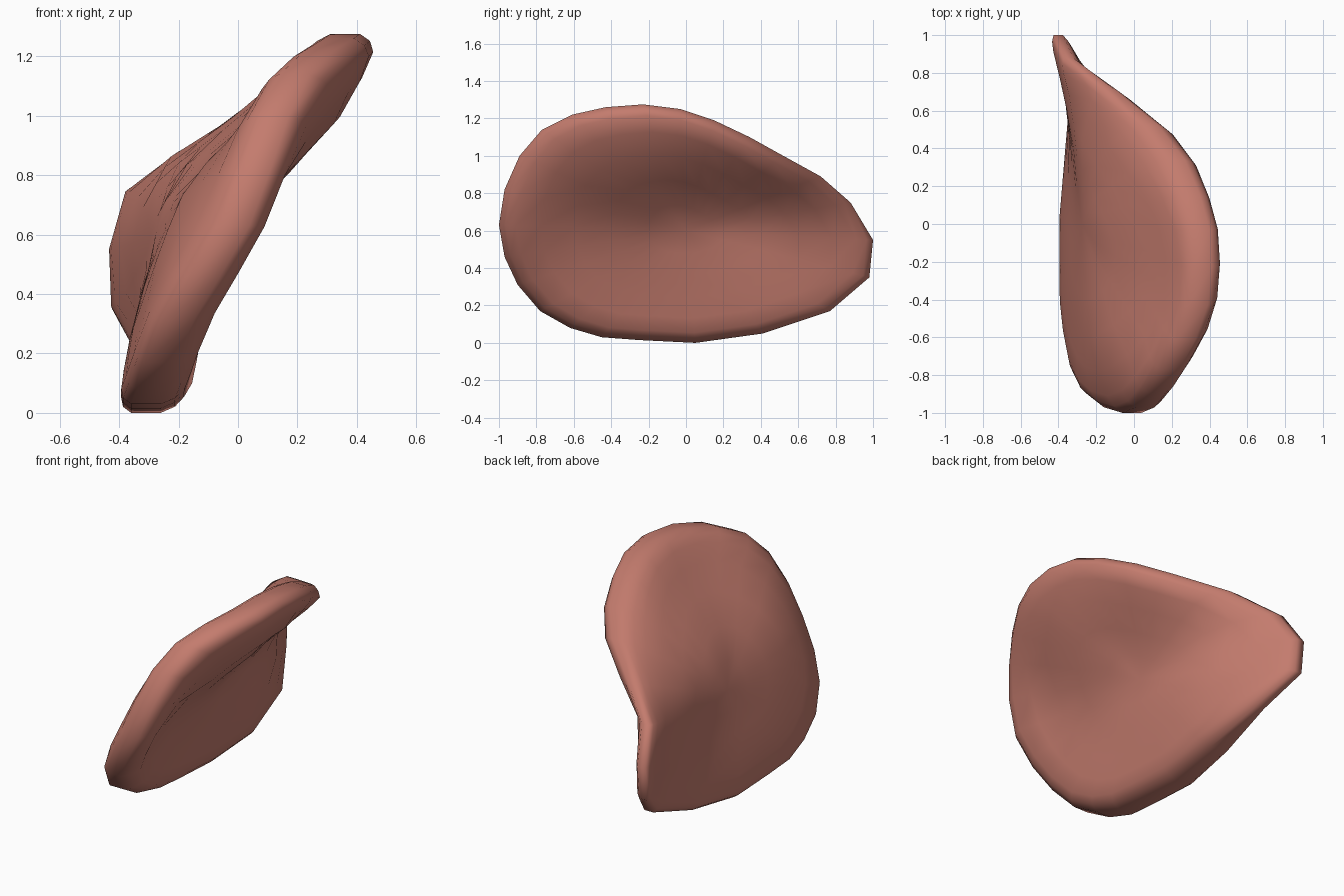
import bpy, bmesh, math

if "Cube" in bpy.data.objects:
    bpy.data.objects.remove(bpy.data.objects["Cube"])

# Rim of the warped plate: (y, z, x) going round the edge
RIM = [(-1, .63, -.01), (-.97, .82, .06), (-.89, 1.0, .12), (-.77, 1.14, .19), (-.61, 1.22, .275),
       (-.43, 1.26, .34), (-.23, 1.275, .36), (-.03, 1.25, .35), (.15, 1.19, .30), (.34, 1.10, .22),
       (.52, 1.0, .085), (.72, .89, -.145), (.88, .75, -.35), (1, .55, -.40), (.98, .35, -.40),
       (.77, .17, -.29), (.41, .05, -.28), (.05, .0, -.31), (-.25, .015, -.31), (-.45, .03, -.31),
       (-.62, .08, -.29), (-.78, .17, -.26), (-.90, .31, -.20), (-.97, .46, -.11)]
# Middle of the plate away from the rim
INNER = [(0, .2, -.26), (0, .5, -.18), (0, .65, -.14), (0, .8, -.04), (0, 1.0, .175),
         (-.3, 1.06, .25), (-.6, .3, -.22), (-.6, .6, -.12), (-.6, .75, -.04), (-.6, .95, .14),
         (.4, .3, -.23), (.4, .55, -.205), (.4, .7, -.175), (.4, .85, -.05),
         (.7, .45, -.29), (.7, .7, -.27)]
CENTRE = (0, .6)


def solve(a, b):
    """Gaussian elimination with pivoting."""
    n = len(b)
    m = [row[:] + [v] for row, v in zip(a, b)]
    for i in range(n):
        p = max(range(i, n), key=lambda r: abs(m[r][i]))
        m[i], m[p] = m[p], m[i]
        for r in range(i + 1, n):
            f = m[r][i] / m[i][i]
            for c in range(i, n + 1):
                m[r][c] -= f * m[i][c]
    out = [0.0] * n
    for i in reversed(range(n)):
        out[i] = (m[i][n] - sum(m[i][c] * out[c] for c in range(i + 1, n))) / m[i][i]
    return out


def kernel(y, z, p):
    r2 = (y - p[0]) ** 2 + (z - p[1]) ** 2
    return r2 * math.log(r2) if r2 > 1e-9 else 0.0


# Smooth bent sheet through all control points
PTS = RIM + INNER
rows = [[kernel(p[0], p[1], q) + (.006 if p is q else 0) for q in PTS] + [1, p[0], p[1]] for p in PTS]
rows += [[1] * len(PTS) + [0] * 3, [p[0] for p in PTS] + [0] * 3, [p[1] for p in PTS] + [0] * 3]
W = solve(rows, [p[2] for p in PTS] + [0, 0, 0])


def middle(y, z):
    n = len(PTS)
    return sum(w * kernel(y, z, p) for w, p in zip(W, PTS)) + W[n] + W[n + 1] * y + W[n + 2] * z


def ease(v, a, b):
    t = min(max((v - a) / (b - a), 0), 1)
    return t * t * (3 - 2 * t)


def half_thickness(y, z, s):
    # Even thickness across the slope, thinner towards the back tip
    d = .06
    gy = (middle(y + d, z) - middle(y - d, z)) / (2 * d)
    gz = (middle(y, z + d) - middle(y, z - d)) / (2 * d)
    slope = math.sqrt(1 + min(gy * gy + gz * gz, 1.0))
    slope = 1 + (slope - 1) * ease(1 - s, 0, .12)
    return .108 * slope * (1 - .5 * ease(y, .4, .9))


# Rings shrinking towards the centre: (scale, left share, right share of thickness)
RINGS = [(1, .46, .46), (.965, .76, .85), (.91, .88, 1.03), (.78, .97, 1.03), (.6, 1.04, 1.03),
         (.4, 1.06, 1.03), (.2, 1.06, 1.03)]
bm = bmesh.new()
n = len(RIM)
edges = []
for k, side in ((1, -1), (2, 1)):
    def vert(y, z, s, share):
        return bm.verts.new((middle(y, z) + side * share * half_thickness(y, z, s), y, z))
    loops = [[vert(CENTRE[0] + r[0] * (y - CENTRE[0]), CENTRE[1] + r[0] * (z - CENTRE[1]), r[0], r[k])
              for y, z, _ in RIM] for r in RINGS]
    hub = vert(*CENTRE, 0, RINGS[-1][k])
    for a, b in zip(loops, loops[1:]):
        for i in range(n):
            j = (i + 1) % n
            bm.faces.new((a[i], a[j], b[j], b[i]))
    for i in range(n):
        bm.faces.new((loops[-1][i], loops[-1][(i + 1) % n], hub))
    edges.append(loops[0])
# Narrow outer edge joining the two faces
for i in range(n):
    j = (i + 1) % n
    bm.faces.new((edges[0][i], edges[0][j], edges[1][j], edges[1][i]))
bmesh.ops.recalc_face_normals(bm, faces=bm.faces)
for f in bm.faces:
    f.smooth = True

mesh = bpy.data.meshes.new("curved_flap")
bm.to_mesh(mesh)
bm.free()
flap = bpy.data.objects.new("curved_flap", mesh)
bpy.context.collection.objects.link(flap)

mat = bpy.data.materials.new("dusty_pink")
mat.diffuse_color = (.55, .2, .155, 1)
mat.use_nodes = True
mat.node_tree.nodes["Principled BSDF"].inputs["Base Color"].default_value = mat.diffuse_color
mesh.materials.append(mat)
